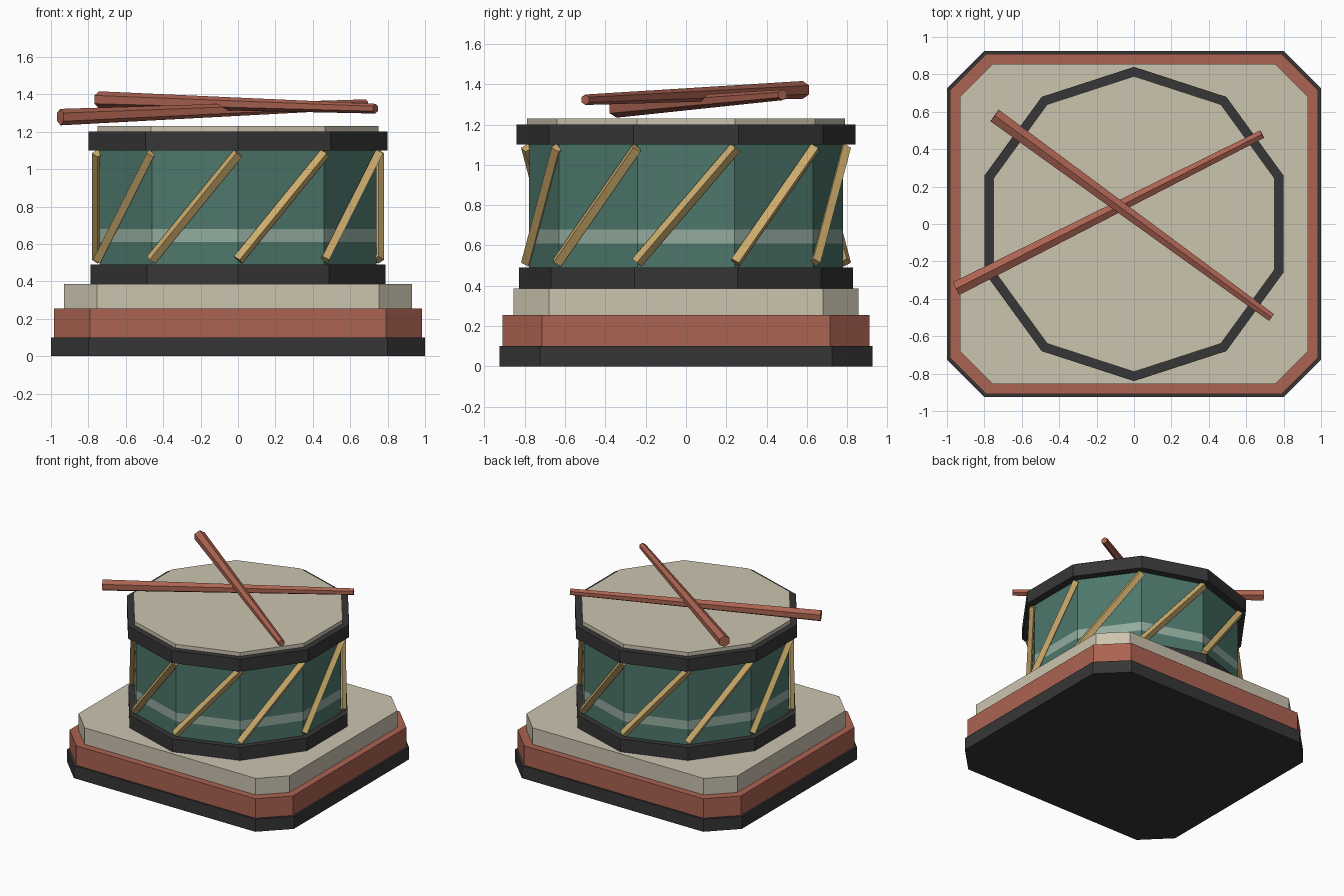
import bpy, bmesh, math
from mathutils import Vector

if "Cube" in bpy.data.objects:
    bpy.data.objects.remove(bpy.data.objects["Cube"])


def material(name, rgb):
    m = bpy.data.materials.new(name)
    m.use_nodes = True
    colour = (*rgb, 1)
    m.diffuse_color = colour
    m.node_tree.nodes["Principled BSDF"].inputs["Base Color"].default_value = colour
    return m


black = material("charcoal", (0.037, 0.037, 0.038))
red = material("brick_red", (0.41, 0.125, 0.083))
cream = material("cream", (0.60, 0.55, 0.43))
teal = material("teal_green", (0.075, 0.185, 0.148))
stripe = material("pale_green", (0.29, 0.41, 0.345))
gold = material("straw_gold", (0.60, 0.41, 0.15))


def stack(name, rings, *mats):
    """Join equally sized rings of points into a closed flat-faced solid."""
    bm = bmesh.new()
    loops = [[bm.verts.new(p) for p in ring] for ring in rings]
    n = len(loops[0])
    for level, (a, b) in enumerate(zip(loops, loops[1:])):
        for i in range(n):
            j = (i + 1) % n
            face = bm.faces.new((a[i], a[j], b[j], b[i]))
            face.material_index = level % len(mats)
    bm.faces.new(loops[0][::-1])
    bm.faces.new(loops[-1])
    bmesh.ops.recalc_face_normals(bm, faces=bm.faces)
    mesh = bpy.data.meshes.new(name)
    bm.to_mesh(mesh)
    bm.free()
    for m in mats:
        mesh.materials.append(m)
    obj = bpy.data.objects.new(name, mesh)
    bpy.context.collection.objects.link(obj)
    return obj


def clipped_rectangle(x, y, cut, z):
    quarter = [(x, y - cut), (x - cut, y)]
    half = quarter + [(-px, py) for px, py in quarter[::-1]]
    return [Vector((px, py, z)) for px, py in half + [(-px, -py) for px, py in half]]


SIDES = 10


def corner(i, radius, z):
    a = math.tau * i / SIDES - math.pi / 2
    return Vector((radius * math.cos(a), radius * math.sin(a), z))


def decagon(radius, z):
    return [corner(i, radius, z) for i in range(SIDES)]


def rod(name, start, end, r0, r1, sides, mat):
    """Tapered bar; its first edge points towards 'up' or outwards."""
    along = (end - start).normalized()
    out = Vector((start.x + end.x, start.y + end.y, 0)) if sides == 4 else Vector((0, 0, 1))
    u = (out - along * out.dot(along)).normalized()
    v = along.cross(u)

    def ring(c, r):
        angles = [math.tau * k / sides for k in range(sides)]
        return [c + r * (u * math.cos(a) + v * math.sin(a)) for a in angles]
    return stack(name, [ring(start, r0), ring(end, r1)], mat)


# Stepped plinth
for name, x, y, cut, low, high, mat in (
        ("plinth_bottom", 1.0, 0.925, 0.20, 0.0, 0.10, black),
        ("plinth_middle", 0.985, 0.91, 0.195, 0.10, 0.255, red),
        ("plinth_top", 0.93, 0.855, 0.175, 0.255, 0.387, cream)):
    stack(name, [clipped_rectangle(x, y, cut, z) for z in (low, high)], mat)

# Drum body, with a painted stripe between two plain bands
stack("drum_shell", [decagon(0.78, z) for z in (0.48, 0.61, 0.68, 1.11)],
      teal, stripe, teal)

# Hoops and drum head
for name, radius, low, high, mat in (
        ("lower_hoop", 0.828, 0.387, 0.49, black),
        ("upper_hoop", 0.84, 1.10, 1.20, black),
        ("drum_head", 0.79, 1.19, 1.23, cream)):
    stack(name, [decagon(radius, z) for z in (low, high)], mat)

# Slanted tension cords, one per side
for i in range(SIDES):
    rod(f"cord_{i + 1}", corner(i, 0.79, 0.515), corner(i + 1, 0.79, 1.085),
        0.03, 0.03, 4, gold)

# Crossed drumsticks
rod("lower_drumstick", Vector((-0.95, -0.345, 1.278)), Vector((0.685, 0.48, 1.347)),
    0.044, 0.026, 6, red)
rod("upper_drumstick", Vector((-0.745, 0.58, 1.372)), Vector((0.735, -0.5, 1.323)),
    0.044, 0.026, 6, red)
